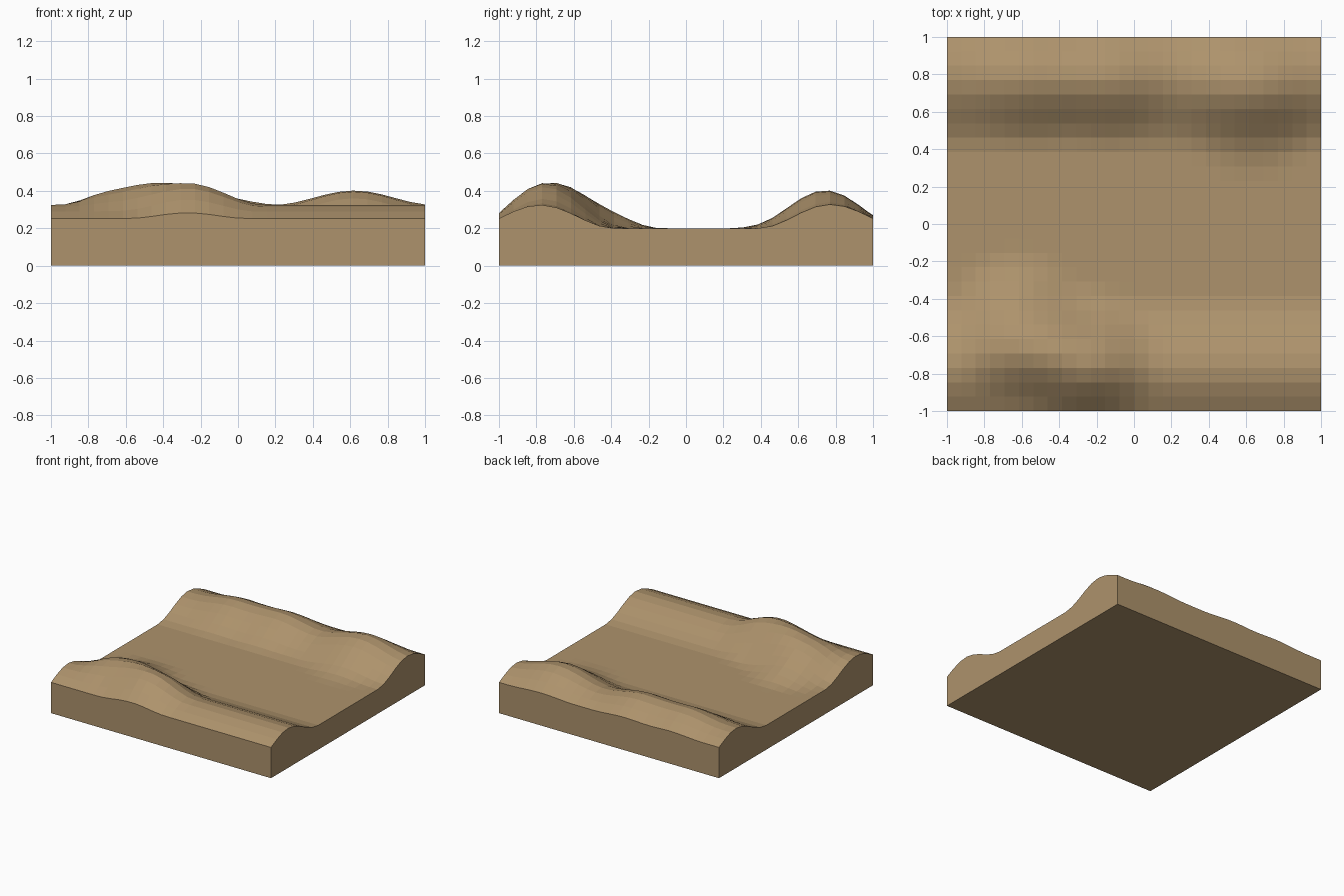
import bpy, bmesh
from math import cos, pi, hypot

if "Cube" in bpy.data.objects:
    bpy.data.objects.remove(bpy.data.objects["Cube"])

CELLS = 26
FLOOR = 0.2

# Rounded mounds on the banks: x, y, radius, height
MOUNDS = [
    (-0.27, -0.72, 0.42, 0.12),
    (-0.62, -0.55, 0.42, 0.13),
    (0.62, 0.68, 0.44, 0.085),
    (-0.55, 0.77, 0.38, 0.045),
    (-0.15, 0.77, 0.38, 0.05),
]


def falloff(d, r):
    return cos(pi / 2 * d / r) ** 2 if d < r else 0.0


def height(x, y):
    z = FLOOR + 0.125 * falloff(abs(abs(y) - 0.78), 0.4)
    return z + sum(h * falloff(hypot(x - mx, y - my), r) for mx, my, r, h in MOUNDS)


# Terrain surface: flat valley floor between two banks
bm = bmesh.new()
bmesh.ops.create_grid(bm, x_segments=CELLS, y_segments=CELLS, size=1.0)
for v in bm.verts:
    v.co.z = height(v.co.x, v.co.y)

# Vertical sides down to the ground, closed by a flat base
rim = [e for e in bm.edges if e.is_boundary]
skirt = bmesh.ops.extrude_edge_only(bm, edges=rim)["geom"]
for v in skirt:
    if isinstance(v, bmesh.types.BMVert):
        v.co.z = 0.0
bmesh.ops.contextual_create(bm, geom=[e for e in bm.edges if e.is_boundary])
bmesh.ops.recalc_face_normals(bm, faces=bm.faces)

mesh = bpy.data.meshes.new("valley_tile")
bm.to_mesh(mesh)
bm.free()
tile = bpy.data.objects.new("valley_tile", mesh)
bpy.context.collection.objects.link(tile)

# Sandy earth colour
earth = bpy.data.materials.new("earth")
earth.diffuse_color = (0.42, 0.29, 0.15, 1.0)
earth.use_nodes = True
earth.node_tree.nodes["Principled BSDF"].inputs["Base Color"].default_value = earth.diffuse_color
mesh.materials.append(earth)
